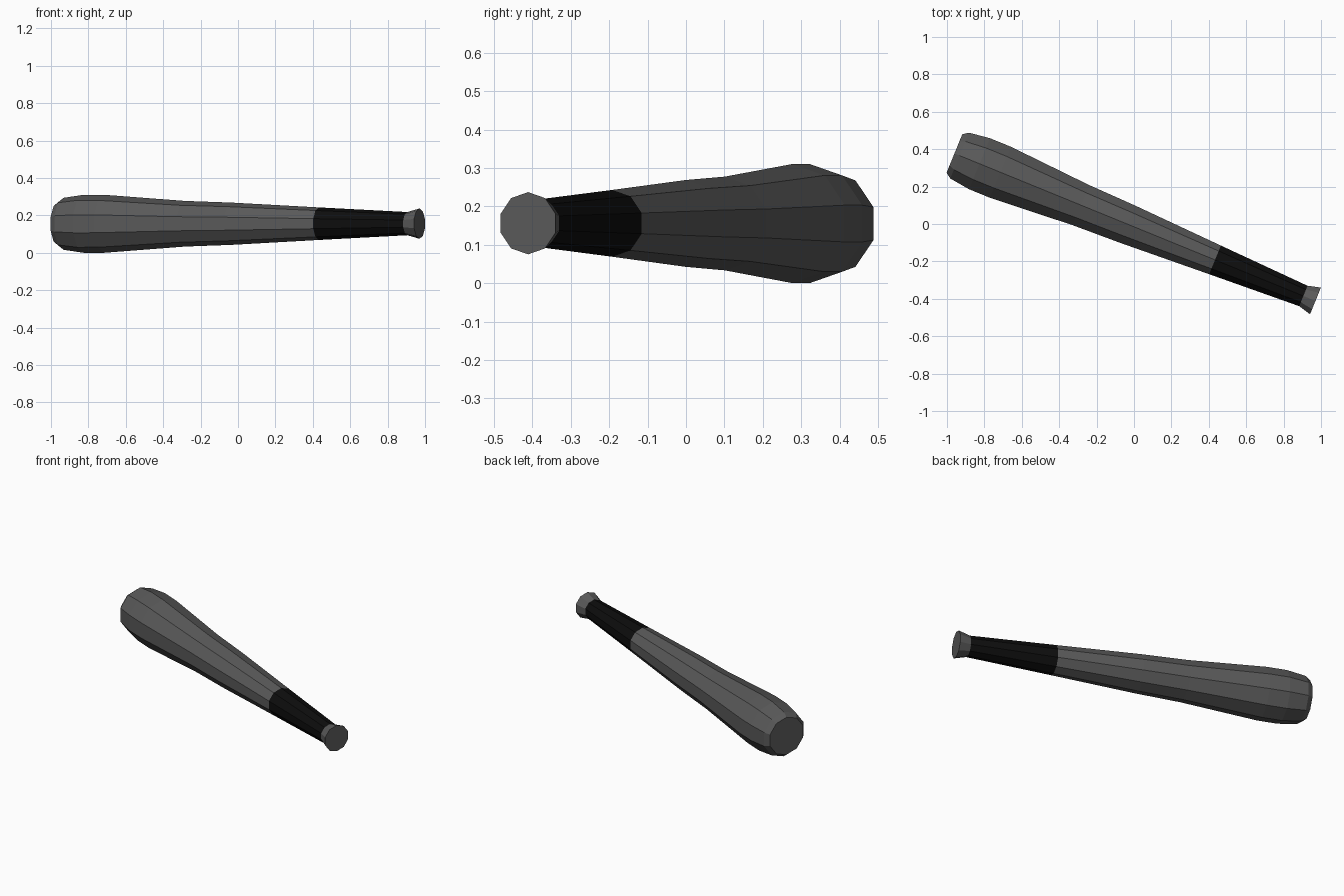
import bpy, bmesh, math
from mathutils import Matrix, Vector

if "Cube" in bpy.data.objects:
    bpy.data.objects.remove(bpy.data.objects["Cube"])

SIDES = 10
START = Vector((-0.96, 0.377, 0.155))
END = Vector((0.97, -0.411, 0.156))
AXIS = (END - START).normalized()
ACROSS = Vector((-AXIS.y, AXIS.x, 0)).normalized()
UP = AXIS.cross(ACROSS)


def material(name, value):
    m = bpy.data.materials.new(name)
    m.diffuse_color = (value, value, value, 1)
    m.use_nodes = True
    m.node_tree.nodes["Principled BSDF"].inputs["Base Color"].default_value = m.diffuse_color
    return m


def turned(name, profile, mat, cap_start=False, cap_end=False):
    """Loft ten-sided rings given as (distance along axis, radius)."""
    bm = bmesh.new()
    rings = []
    for t, r in profile:
        ring = []
        for i in range(SIDES):
            a = math.pi / 2 + i * math.tau / SIDES
            ring.append(bm.verts.new(START + AXIS * t
                                     + ACROSS * (r * math.cos(a)) + UP * (r * math.sin(a))))
        rings.append(ring)
    for lo, hi in zip(rings, rings[1:]):
        for i in range(SIDES):
            j = (i + 1) % SIDES
            bm.faces.new((lo[i], lo[j], hi[j], hi[i]))
    if cap_start:
        bm.faces.new(rings[0][::-1])
    if cap_end:
        bm.faces.new(rings[-1])
    bm.normal_update()
    # make sure the sides face outwards
    f = bm.faces[:][0]
    c = f.calc_center_median() - START
    if f.normal.dot(c - AXIS * c.dot(AXIS)) < 0:
        bmesh.ops.reverse_faces(bm, faces=bm.faces[:])
    me = bpy.data.meshes.new(name)
    bm.to_mesh(me)
    bm.free()
    me.materials.append(mat)
    ob = bpy.data.objects.new(name, me)
    bpy.context.collection.objects.link(ob)
    return ob


metal = material("dark_grey", 0.1)
black = material("black_wrap", 0.004)

# Barrel: rounded tip, widest section, long taper
turned("barrel", [(0, 0.117), (0.03, 0.139), (0.145, 0.155), (0.265, 0.155),
                  (0.73, 0.122), (1.0, 0.113), (1.505, 0.087)], metal, cap_start=True)
# Grip wrap
turned("grip", [(1.505, 0.087), (2.015, 0.062)], black)
# Flared end knob
turned("knob", [(2.015, 0.062), (2.085, 0.081)], metal, cap_end=True)
